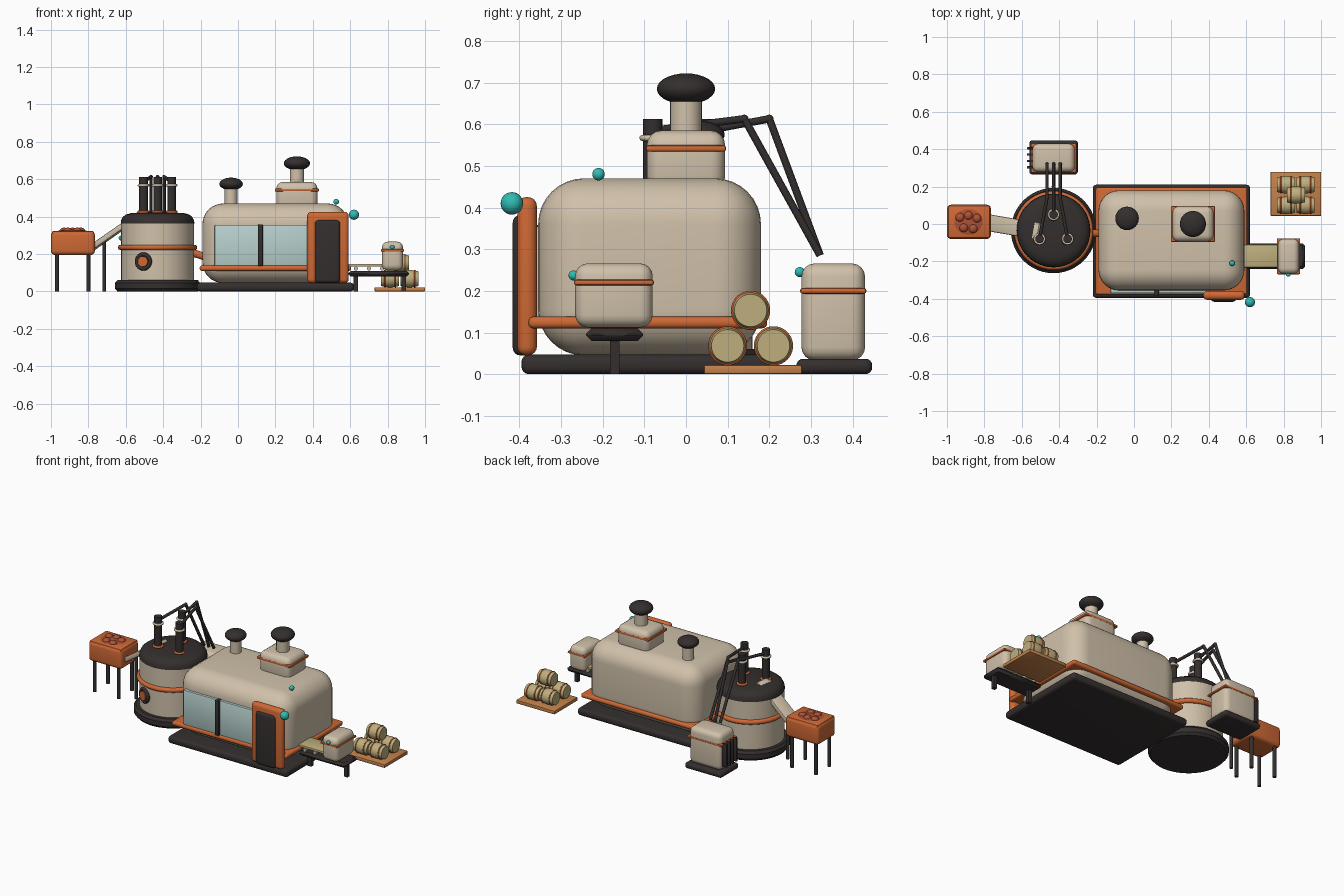
import bpy, bmesh, math
from mathutils import Vector

cube = bpy.data.objects.get("Cube")
if cube:
    bpy.data.objects.remove(cube, do_unlink=True)


def material(name, rgb):
    m = bpy.data.materials.new(name)
    m.use_nodes = True
    m.diffuse_color = (*rgb, 1)
    b = m.node_tree.nodes["Principled BSDF"]
    b.inputs["Base Color"].default_value = (*rgb, 1)
    b.inputs["Roughness"].default_value = 0.6
    return m


CREAM = material("cream", (0.63, 0.53, 0.40))
ORANGE = material("orange", (0.62, 0.14, 0.035))
DARK = material("charcoal", (0.035, 0.028, 0.028))
GLASS = material("pale_glass", (0.48, 0.64, 0.62))
TEAL = material("teal", (0.03, 0.50, 0.45))
KHAKI = material("khaki", (0.52, 0.43, 0.21))
WOOD = material("wood", (0.55, 0.22, 0.07))
ORE = material("ore", (0.42, 0.085, 0.035))


def finish(name, bm, mat, loc=(0, 0, 0)):
    me = bpy.data.meshes.new(name)
    bmesh.ops.recalc_face_normals(bm, faces=bm.faces)
    bm.to_mesh(me)
    bm.free()
    ob = bpy.data.objects.new(name, me)
    bpy.context.collection.objects.link(ob)
    ob.location = loc
    me.materials.append(mat)
    bpy.ops.object.select_all(action="DESELECT")
    ob.select_set(True)
    bpy.context.view_layer.objects.active = ob
    bpy.ops.object.shade_smooth_by_angle(angle=math.radians(40))
    return ob


def box(name, mat, x, y, z, r=0.0, seg=4):
    """Rounded box from (min, max) ranges on each axis."""
    bm = bmesh.new()
    bmesh.ops.create_cube(bm, size=1)
    for v in bm.verts:
        v.co = Vector([(a[1] - a[0]) * c for a, c in zip((x, y, z), v.co)])
    if r:
        bmesh.ops.bevel(bm, geom=bm.edges[:], offset=r, segments=seg,
                        profile=0.5, affect="EDGES")
    return finish(name, bm, mat, [sum(a) / 2 for a in (x, y, z)])


def aim(ob, direction):
    ob.rotation_euler = Vector(direction).to_track_quat("Z", "Y").to_euler()
    return ob


def lathe(name, mat, loc, profile, seg=48, direction=(0, 0, 1)):
    """Spin (radius, height) points about the local z axis."""
    bm = bmesh.new()
    vs = [bm.verts.new((r, 0, z)) for r, z in profile]
    es = [bm.edges.new(p) for p in zip(vs, vs[1:])]
    bmesh.ops.spin(bm, geom=vs + es, cent=(0, 0, 0), axis=(0, 0, 1),
                   angle=math.tau, steps=seg)
    bmesh.ops.remove_doubles(bm, verts=bm.verts, dist=1e-5)
    return aim(finish(name, bm, mat, loc), direction)


def rod(name, mat, a, b, r, seg=16):
    d = Vector(b) - Vector(a)
    return lathe(name, mat, a, [(0, 0), (r, 0), (r, d.length), (0, d.length)], seg, d)


def ball(name, mat, loc, r, squash=1):
    bm = bmesh.new()
    bmesh.ops.create_uvsphere(bm, u_segments=24, v_segments=14, radius=r)
    for v in bm.verts:
        v.co.z *= squash
    return finish(name, bm, mat, loc)


def ring(name, mat, loc, major, minor, direction=(0, 0, 1)):
    pts = [(major + minor * math.cos(t * math.tau / 10),
            minor * math.sin(t * math.tau / 10)) for t in range(11)]
    return lathe(name, mat, loc, pts, 40, direction)


# Main building: base slab, rounded shell, skirt
box("building_base", DARK, (-.22, .62), (-.395, .21), (0, .047), .018)
box("building_shell", CREAM, (-.19, .59), (-.355, .18), (.045, .47), .11, 8)
box("building_skirt", ORANGE, (-.205, .605), (-.378, .195), (.11, .138), .012)

# Window and door on the front
box("window", GLASS, (-.125, .40), (-.37, -.33), (.135, .355), .004, 2)
box("window_divider", DARK, (.107, .133), (-.386, -.34), (.135, .358), .004, 2)
box("door_frame", ORANGE, (.37, .592), (-.405, -.358), (.045, .425), .021)
box("door_panel", DARK, (.41, .547), (-.416, -.37), (.045, .382), .018)

# Roof vents
box("vent_box", CREAM, (.205, .425), (-.094, .094), (.44, .585), .035)
box("vent_band", ORANGE, (.197, .433), (-.096, .096), (.534, .55), .006, 2)
for label, x, y, z0, z1, r, cap in (("large", .315, 0, .57, .685, .038, .07),
                                    ("small", -.037, .03, .45, .575, .034, .063)):
    rod(label + "_vent_stem", CREAM, (x, y, z0), (x, y, z1), r, 32)
    ball(label + "_vent_cap", DARK, (x, y, z1), cap, .53)

# Round tank with domed lid
TX, TY = -.43, -.035
lathe("tank_base", DARK, (TX, TY, 0),
      [(0, 0), (.215, 0), (.228, .015), (.228, .045), (.215, .06), (0, .06)])
lathe("tank_body", CREAM, (TX, TY, 0), [(0, .05), (.195, .05), (.195, .37), (0, .37)])
lathe("tank_lid", DARK, (TX, TY, 0),
      [(.197, .362), (.195, .38), (.186, .398), (.17, .411), (.14, .419), (0, .423)])
ring("tank_band", ORANGE, (TX, TY, .235), .197, .015)
rod("tank_pipe", ORANGE, (-.27, -.05, .215), (-.16, -.05, .18), .02, 20)

# Porthole on the tank front
port = Vector((-.38, -.92, 0)).normalized()
pos = Vector((TX, TY, .16)) + port * .19
rod("porthole_disc", DARK, pos - port * .02, pos + port * .012, .046, 32)
ring("porthole_rim", DARK, pos + port * .008, .038, .011, port)
rod("porthole_glow", ORANGE, pos, pos + port * .02, .028, 32)

# Posts on the lid with jointed pipes down to the rear bin
for i, (px, py, ex, ey) in enumerate(((-.505, -.08, -.465, .14), (TX, .05, TX, .20),
                                      (-.355, -.08, -.395, .14))):
    rod("post", DARK, (px, py, .40), (px, py, .612), .023, 24)
    ring("post_collar", CREAM, (px, py, .567), .025, .007)
    ring("post_foot", ORANGE, (px, py, .425), .026, .007)
    elbow, end = (ex, ey, .613), (ex, .322, .285)
    rod("pipe_upper", DARK, (px, py, .585), elbow, .009)
    rod("pipe_lower", DARK, elbow, end, .009)
    ball("pipe_joint", DARK, elbow, .01)

# Rear bin with ribs
box("rear_bin_base", DARK, (-.56, -.30), (.265, .447), (0, .037), .016)
box("rear_bin", CREAM, (-.543, -.317), (.277, .43), (.033, .266), .032)
box("rear_bin_band", ORANGE, (-.552, -.308), (.274, .433), (.193, .207), .006, 2)
for i in range(4):
    y = .303 + i * .034
    box("rear_bin_rib", DARK, (-.572, -.535), (y - .006, y + .006), (.06, .21), .003, 2)

# Ore hopper on legs
box("hopper", ORANGE, (-1, -.765), (-.08, .103), (.195, .322), .022)
box("hopper_rim", ORANGE, (-.995, -.77), (-.075, .098), (.30, .324), .01, 2)
heap = ball("ore_heap", ORE, (-.885, .012, .318), .08, .15)
heap.scale.x = 1.1
for x, y in ((-.93, .035), (-.885, .045), (-.84, .03), (-.91, -.02), (-.86, -.025)):
    ball("ore_lump", ORE, (x, y, .322), .024, .8)
for x in (-.968, -.80):
    for y in (-.055, .078):
        rod("hopper_leg", DARK, (x, y, 0), (x, y, .21), .011)

# Sloping chute from the hopper to the tank
a, b = Vector((-.785, .008, .23)), Vector((-.505, -.04, .425))
chute = box("chute", CREAM, (-.045, .045), (-.015, .015),
            (-(b - a).length / 2, (b - a).length / 2), .007, 2)
chute.location = (a + b) / 2
chute.rotation_euler = (b - a).to_track_quat("Z", "Y").to_euler()
rod("chute_leg", DARK, (-.715, 0, 0), (-.715, 0, .27), .01)

# Conveyor with rollers and belt
box("conveyor_frame", DARK, (.59, .915), (-.24, -.103), (.08, .11), .013, 1)
for x in (.63, .70, .77, .84):
    rod("conveyor_roller", CREAM, (x, -.232, .122), (x, -.11, .122), .011)
box("conveyor_belt", KHAKI, (.57, .80), (-.232, -.11), (.132, .147), .004, 2)
for x in (.63, .885):
    box("conveyor_leg", DARK, (x - .012, x + .012), (-.183, -.16), (0, .085))

# Delivery bin on the conveyor
box("delivery_bin", CREAM, (.77, .882), (-.266, -.08), (.112, .266), .03)
box("delivery_bin_band", ORANGE, (.764, .888), (-.269, -.077), (.213, .227), .006, 2)

# Pallet with stacked barrels lying along x
box("pallet", WOOD, (.73, 1.0), (.043, .278), (0, .022), .004, 2)
barrel = [(0, -.048), (.039, -.048), (.044, -.028), (.047, 0),
          (.044, .028), (.039, .048), (0, .048)]
for x, y, z in [(x, y, .068) for x in (.813, .917) for y in (.10, .21)] + [(.865, .155, .153)]:
    lathe("barrel", KHAKI, (x, y, z), barrel, 28, (1, 0, 0))
    for s in (-1, 1):
        ring("barrel_hoop", ORANGE, (x + s * .028, y, z), .043, .004, (1, 0, 0))

# Signal lamps
for x, y, z, r in ((.62, -.418, .41, .027), (.525, -.21, .48, .015), (.825, -.27, .237, .012),
                   (TX, .273, .245, .012), (-.625, -.02, .285, .013)):
    ball("signal_lamp", TEAL, (x, y, z), r)
